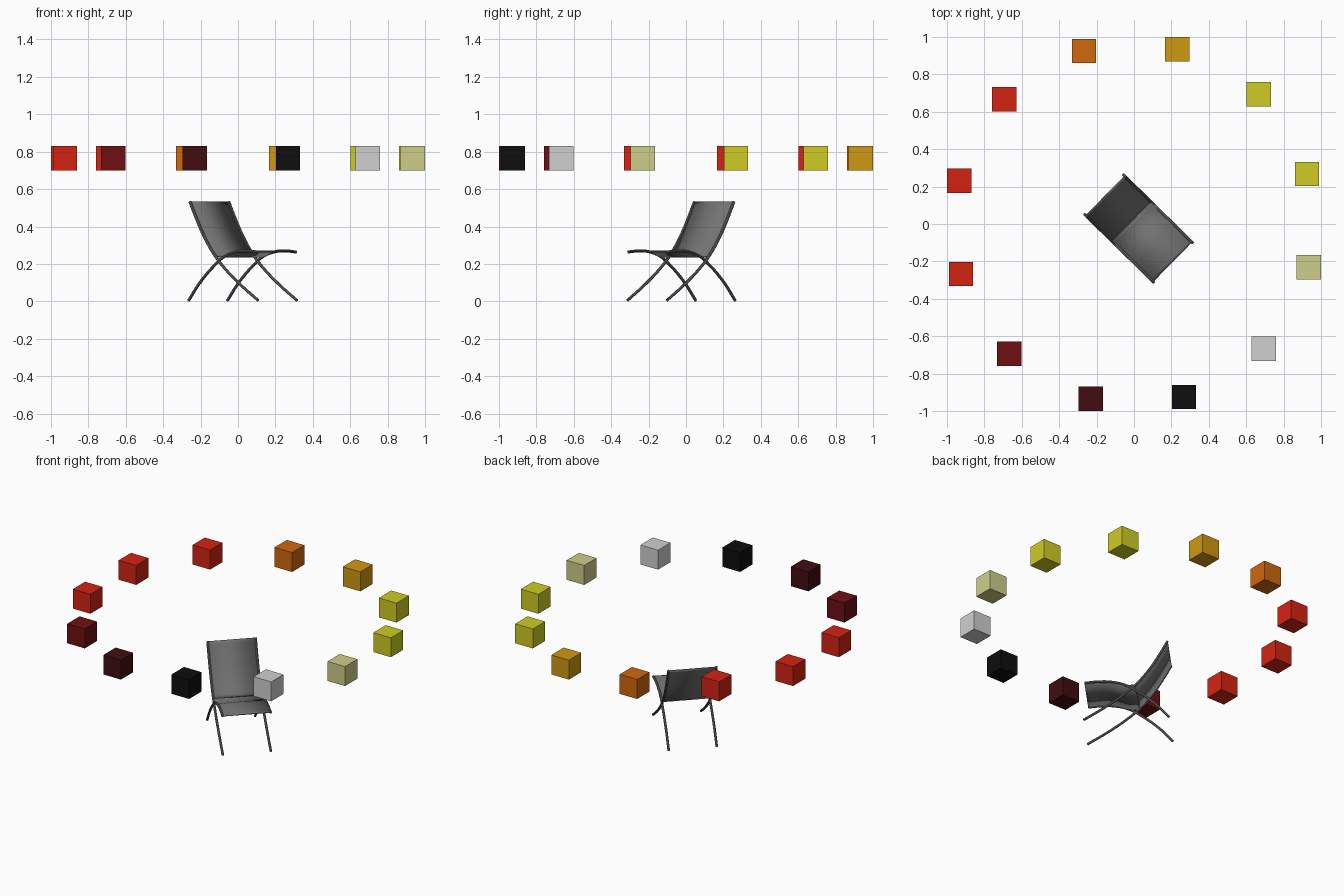
import bpy
import math
from mathutils import Matrix, Vector

default = bpy.data.objects.get("Cube")
if default:
    bpy.data.objects.remove(default, do_unlink=True)


def linear(c):
    c /= 255
    return c / 12.92 if c <= 0.04045 else ((c + 0.055) / 1.055) ** 2.4


def material(name, *rgb):
    colour = [linear(c) for c in rgb] + [1]
    m = bpy.data.materials.new(name)
    m.use_nodes = True
    m.diffuse_color = colour
    m.node_tree.nodes["Principled BSDF"].inputs["Base Color"].default_value = colour
    return m


yellow = material("yellow", 208, 204, 36)
amber = material("amber", 208, 152, 18)
orange = material("orange", 208, 104, 14)
red = material("red", 212, 36, 18)
dark_red = material("dark red", 110, 16, 18)
maroon = material("maroon", 65, 13, 16)
black = material("black", 14, 14, 14)
grey = material("light grey", 208, 208, 208)
khaki = material("khaki", 208, 206, 138)
charcoal = material("charcoal", 114, 114, 114)

# Ring of floating cubes
ring = [yellow, yellow, amber, orange, red, red, red,
        dark_red, maroon, black, grey, khaki]
for i, mat in enumerate(ring):
    a = math.radians(16.1 + 360 / len(ring) * i)
    bpy.ops.mesh.primitive_cube_add(
        size=0.13, location=(0.963 * math.cos(a), 0.963 * math.sin(a), 0.765))
    cube = bpy.context.object
    cube.name = f"ring_cube_{i + 1}"
    cube.data.materials.append(mat)

# Chair plane: curve x is forward, curve y is up, curve z is sideways
TURN = Matrix.Rotation(math.radians(-44.5), 4, "Z") @ Matrix.Rotation(math.pi / 2, 4, "X")
HALF_WIDTH = 0.148


def swept(name, points, side=0, radius=0, extrude=0):
    curve = bpy.data.curves.new(name, "CURVE")
    curve.dimensions = "3D"
    curve.resolution_u = 6
    curve.bevel_depth = radius
    curve.bevel_resolution = 2
    curve.extrude = extrude
    curve.use_fill_caps = radius > 0
    spline = curve.splines.new("BEZIER")
    spline.bezier_points.add(len(points) - 1)
    for bp, (u, z) in zip(spline.bezier_points, points):
        bp.co = Vector((u, z, side))
        bp.handle_left_type = bp.handle_right_type = "AUTO"
    ob = bpy.data.objects.new(name, curve)
    bpy.context.collection.objects.link(ob)
    ob.matrix_world = TURN
    bpy.ops.object.select_all(action="DESELECT")
    ob.select_set(True)
    bpy.context.view_layer.objects.active = ob
    bpy.ops.object.convert(target="MESH")
    ob = bpy.context.object
    ob.name = name
    ob.data.materials.clear()
    ob.data.materials.append(charcoal)
    bpy.ops.object.shade_smooth_by_angle(angle=math.radians(40))
    return ob


back_path = [(-0.215, 0.533), (-0.165, 0.44), (-0.10, 0.335), (-0.02, 0.237)]
front_leg_path = [(0.06, 0.165), (0.17, 0.085), (0.295, 0.006)]
back_leg_path = [(-0.225, 0.004), (-0.135, 0.105), (-0.02, 0.2)]
seat_path = [(0.04, 0.238), (0.125, 0.264), (0.2, 0.27), (0.29, 0.264)]

# Crossing side rods
for label, side in (("right", HALF_WIDTH), ("left", -HALF_WIDTH)):
    swept(f"back_and_front_leg_rod_{label}", back_path + front_leg_path, side, 0.008)
    swept(f"seat_and_back_leg_rod_{label}", back_leg_path + seat_path, side, 0.008)

# Sling fabric
for name, path in (("backrest_sling", back_path),
                   ("seat_sling", [(-0.02, 0.237)] + seat_path)):
    sling = swept(name, path, extrude=HALF_WIDTH)
    solid = sling.modifiers.new("thickness", "SOLIDIFY")
    solid.thickness = 0.006
    solid.offset = 0
